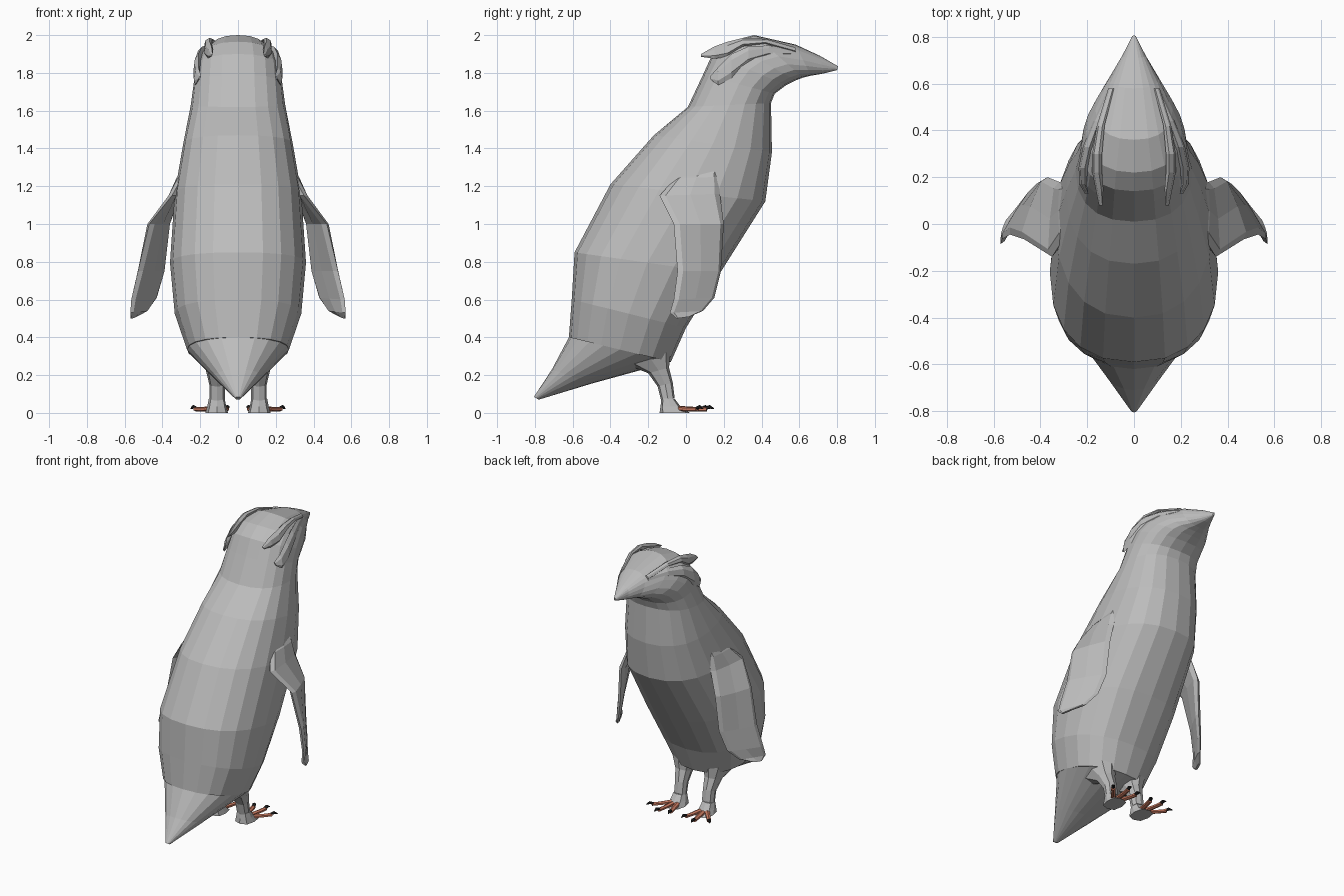
import bpy, bmesh
from math import cos, sin, pi
from mathutils import Vector

cube = bpy.data.objects.get("Cube")
if cube:
    bpy.data.objects.remove(cube)


def material(name, rgb):
    m = bpy.data.materials.new(name)
    m.use_nodes = True
    m.diffuse_color = (*rgb, 1)
    m.node_tree.nodes["Principled BSDF"].inputs["Base Color"].default_value = (*rgb, 1)
    return m


grey = material("plumage_grey", (0.5, 0.5, 0.5))
orange = material("toe_orange", (0.6, 0.2, 0.12))
black = material("claw_black", (0.015, 0.015, 0.015))


def section(a, b, side, n=20, power=1.0):
    """Rounded cross-section from a to b, reaching out by the side vector."""
    a, b, side = Vector(a), Vector(b), Vector(side)
    mid, half = (a + b) / 2, (a - b) / 2
    bend = lambda t: abs(t) ** power * (1 if t > 0 else -1)
    return [mid + half * bend(cos(2 * pi * i / n)) + side * bend(sin(2 * pi * i / n))
            for i in range(n)]


def loft(name, rings, mat, mirror=False):
    """Skin a list of equal rings, cap the ends and add the object."""
    bm = bmesh.new()
    loops = [[bm.verts.new(p) for p in r] for r in rings]
    n = len(loops[0])
    for r, s in zip(loops, loops[1:]):
        for i in range(n):
            bm.faces.new((r[i], r[(i + 1) % n], s[(i + 1) % n], s[i]))
    bm.faces.new(loops[0][::-1])
    bm.faces.new(loops[-1])
    bmesh.ops.recalc_face_normals(bm, faces=bm.faces)
    me = bpy.data.meshes.new(name)
    bm.to_mesh(me)
    bm.free()
    me.materials.append(mat)
    ob = bpy.data.objects.new(name, me)
    bpy.context.collection.objects.link(ob)
    if mirror:
        ob.modifiers.new("mirror", 'MIRROR').use_axis[0] = True
        ob.modifiers["mirror"].use_mirror_merge = False
    return ob


def torso(name, stations, power):
    """Stations: back y, back z, belly y, belly z, half width."""
    return loft(name, [section((0, by, bz), (0, fy, fz), (w, 0, 0), 20, power)
                       for by, bz, fy, fz, w in stations], grey)


# Tail, body and head
hip = (-.62, .4, -.08, .27, .27)
torso("tail", [(-.805, .085, -.78, .07, .015), (-.71, .23, -.5, .155, .13), hip], 0.95)
torso("body", [
    hip,
    (-.605, .6, 0, .45, .335),
    (-.59, .85, .18, .74, .36),
    (-.4, 1.21, .42, 1.12, .335),
    (-.17, 1.47, .455, 1.38, .29),
    (.01, 1.62, .45, 1.64, .25),
    (.09, 1.79, .47, 1.69, .235),
    (.14, 1.9, .53, 1.735, .225),
    (.22, 1.965, .58, 1.76, .205),
    (.36, 2.0, .62, 1.775, .165),
    (.58, 1.95, .66, 1.785, .105),
    (.71, 1.89, .73, 1.797, .05),
    (.805, 1.835, .8, 1.815, .008)], 0.85)

# Flippers: leading edge x, y, trailing edge x, y, heights of both
flipper = [
    (.28, .16, 1.32, .27, .09, 1.3, .01),
    (.30, .17, 1.25, .30, -.06, 1.24, .025),
    (.32, .18, 1.16, .35, -.14, 1.15, .025),
    (.37, .2, 1.0, .47, -.065, 1.0, .025),
    (.39, .185, .75, .53, -.045, .75, .02),
    (.43, .15, .61, .565, -.065, .6, .015),
    (.48, .09, .54, .57, -.085, .53, .012),
    (.54, .02, .51, .565, -.05, .5, .008)]
rings = []
for lx, ly, lz, tx, ty, tz, thick in flipper:
    side = Vector((ly - ty, tx - lx, 0)).normalized() * thick
    rings.append(section((lx, ly, lz), (tx, ty, tz), side, 8, 0.6))
loft("flipper", rings, grey, True)


def ribbon(name, stations):
    """Flat feather strip: x, y, lower z, upper z, half thickness."""
    loft(name, [section((x, y, lo), (x - .015, y, hi), (t, 0, 0), 6)
                for x, y, lo, hi, t in stations], grey, True)


# Long brow plume with a free tip, and the cheek feathers below it
ribbon("brow_plume", [
    (.105, .58, 1.91, 1.935, .01), (.15, .42, 1.955, 1.98, .015),
    (.165, .3, 1.94, 1.985, .02), (.165, .22, 1.885, 1.965, .02),
    (.155, .15, 1.875, 1.94, .015), (.15, .08, 1.885, 1.9, .004)])
ribbon("cheek_feathers", [
    (.105, .58, 1.895, 1.925, .01), (.165, .44, 1.89, 1.945, .015),
    (.205, .33, 1.85, 1.94, .02), (.225, .24, 1.77, 1.9, .018),
    (.225, .17, 1.735, 1.83, .014), (.21, .13, 1.765, 1.785, .004)])

# Legs run down into the flat foot: x, back y, back z, front y, front z, half width
loft("leg", [section((x, by, bz), (x, fy, fz), (w, 0, 0), 8, 0.8) for x, by, bz, fy, fz, w in [
    (.12, -.3, .25, -.08, .33, .08), (.115, -.2, .21, -.09, .24, .055),
    (.11, -.15, .14, -.07, .16, .042), (.11, -.13, .06, -.06, .08, .042)]], grey, True)
loft("foot", [section((.11, by, z), (.115, fy, z), (w, 0, 0), 8, 0.7) for by, fy, z, w in [
    (-.13, -.06, .075, .042), (-.135, -.03, .035, .05), (-.14, .02, 0, .06)]], grey, True)

# Three toes with hooked claws on each foot
for label, start, end in [("inner", (.09, -.03), (.06, .09)),
                          ("middle", (.12, -.02), (.14, .11)),
                          ("outer", (.14, -.04), (.225, .06))]:
    a, b = Vector((*start, .018)), Vector((*end, .02))
    along = (b - a).normalized()
    side = along.cross(Vector((0, 0, 1)))
    up = Vector((0, 0, 1))

    def disc(t, lift, r):
        c = a.lerp(b, t) + up * lift
        return section(c + up * r, c - up * r, side * r * 1.3, 6)

    loft(label + "_toe", [disc(0, .004, .014), disc(.6, 0, .012), disc(1, 0, .012)], orange, True)
    loft(label + "_claw", [disc(.93, .004, .009), disc(1.12, .012, .01),
                           disc(1.3, .002, .002)], black, True)
